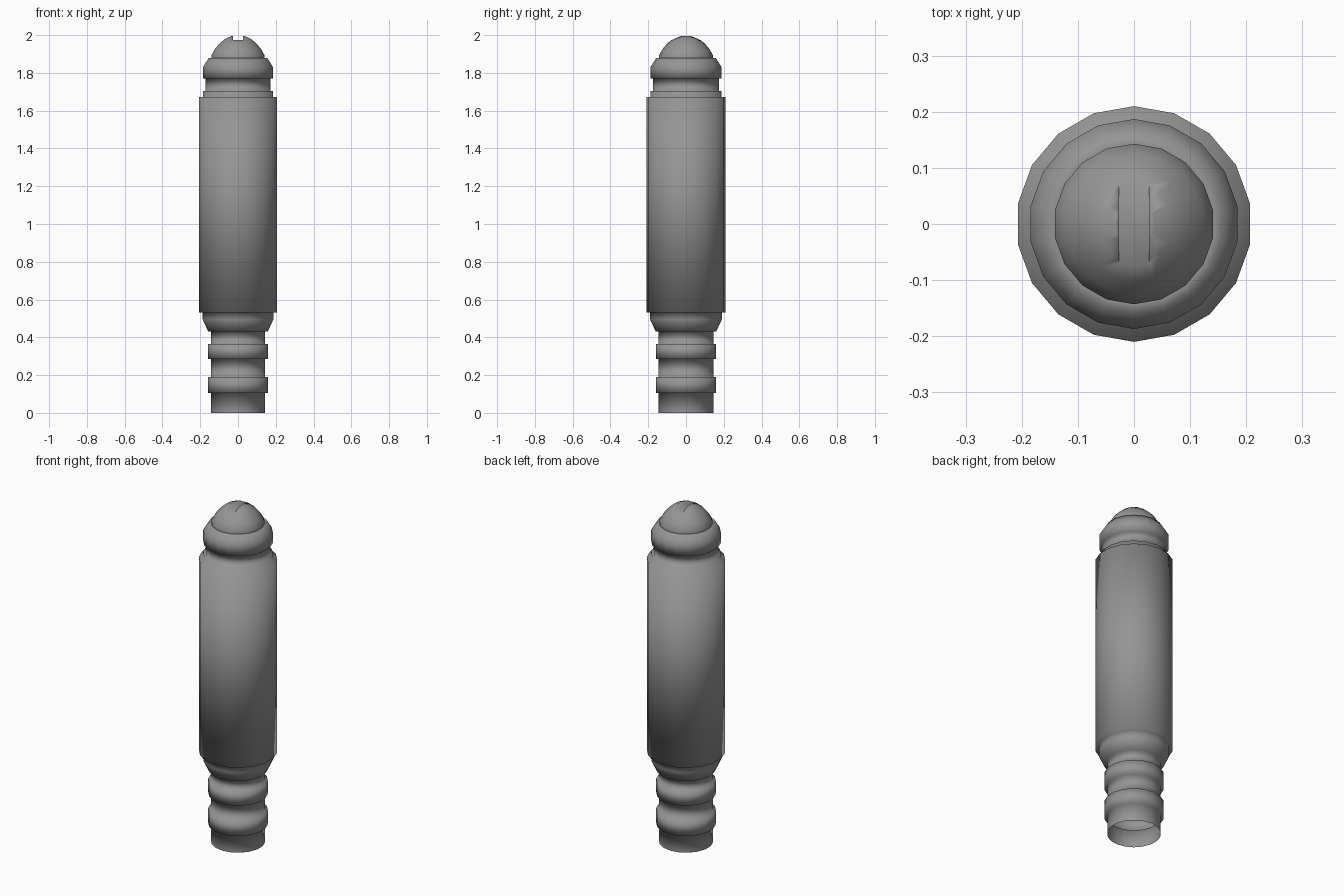
import bpy, bmesh
from math import sin, cos, pi

if "Cube" in bpy.data.objects:
    bpy.data.objects.remove(bpy.data.objects["Cube"])

SIDES = 18

grey = bpy.data.materials.new("dark_grey")
grey.diffuse_color = (0.3, 0.3, 0.3, 1)
grey.use_nodes = True
grey.node_tree.nodes["Principled BSDF"].inputs["Base Color"].default_value = grey.diffuse_color


def lathe(name, profile, cap=False):
    """Turn (radius, z) points around z; a zero radius makes a pole."""
    bm = bmesh.new()
    rings = []
    for r, z in profile:
        if r == 0:
            rings.append([bm.verts.new((0, 0, z))] * SIDES)
        else:
            rings.append([bm.verts.new((r * sin(2 * pi * i / SIDES),
                                        r * cos(2 * pi * i / SIDES), z))
                          for i in range(SIDES)])
    for a, b in zip(rings, rings[1:]):
        for i in range(SIDES):
            j = (i + 1) % SIDES
            bm.faces.new(list(dict.fromkeys((a[i], a[j], b[j], b[i]))))
    if cap:
        bm.faces.new(rings[0])
    bmesh.ops.recalc_face_normals(bm, faces=bm.faces)
    # an open shell must still face outwards
    if bm.calc_volume(signed=True) < 0:
        bmesh.ops.reverse_faces(bm, faces=bm.faces)
    mesh = bpy.data.meshes.new(name)
    bm.to_mesh(mesh)
    bm.free()
    mesh.materials.append(grey)
    ob = bpy.data.objects.new(name, mesh)
    bpy.context.collection.objects.link(ob)
    return ob


# Ribbed neck, grip and collar, open at the bottom, smooth all over
body = lathe("handle_body", [
    (0.145, 0), (0.145, 0.105), (0.16, 0.105), (0.16, 0.19),
    (0.145, 0.19), (0.145, 0.285), (0.16, 0.285), (0.16, 0.365),
    (0.145, 0.365), (0.145, 0.43), (0.16, 0.43), (0.19, 0.495),
    (0.19, 0.532), (0.21, 0.532), (0.21, 1.673), (0.187, 1.673),
    (0.187, 1.705), (0.175, 1.705), (0.175, 1.77), (0.187, 1.77),
    (0.187, 1.832), (0.157, 1.88), (0.143, 1.88)])
body.data.shade_smooth()

# Domed end with a screwdriver slot
dome = lathe("slotted_dome", [
    (0.143, 1.88), (0.143, 1.893), (0.125, 1.925), (0.1, 1.955),
    (0.07, 1.98), (0.036, 1.995), (0, 2.0)], cap=True)

# Slot cutter
bpy.ops.mesh.primitive_cube_add(size=1, location=(0, 0, 2.025))
cutter = bpy.context.object
cutter.name = "slot_cutter"
cutter.scale = (0.054, 0.5, 0.1)
cutter.hide_render = True
cutter.data.materials.append(grey)

mod = dome.modifiers.new("slot", 'BOOLEAN')
mod.operation = 'DIFFERENCE'
mod.solver = 'EXACT'
mod.object = cutter
bpy.context.view_layer.objects.active = dome
bpy.ops.object.modifier_apply(modifier="slot")
bpy.data.objects.remove(cutter, do_unlink=True)

# Remove the hidden underside so the shell is open inside
bm = bmesh.new()
bm.from_mesh(dome.data)
under = [f for f in bm.faces if all(v.co.z < 1.881 for v in f.verts)]
bmesh.ops.delete(bm, geom=under, context='FACES')
bm.to_mesh(dome.data)
bm.free()
dome.data.shade_smooth()
